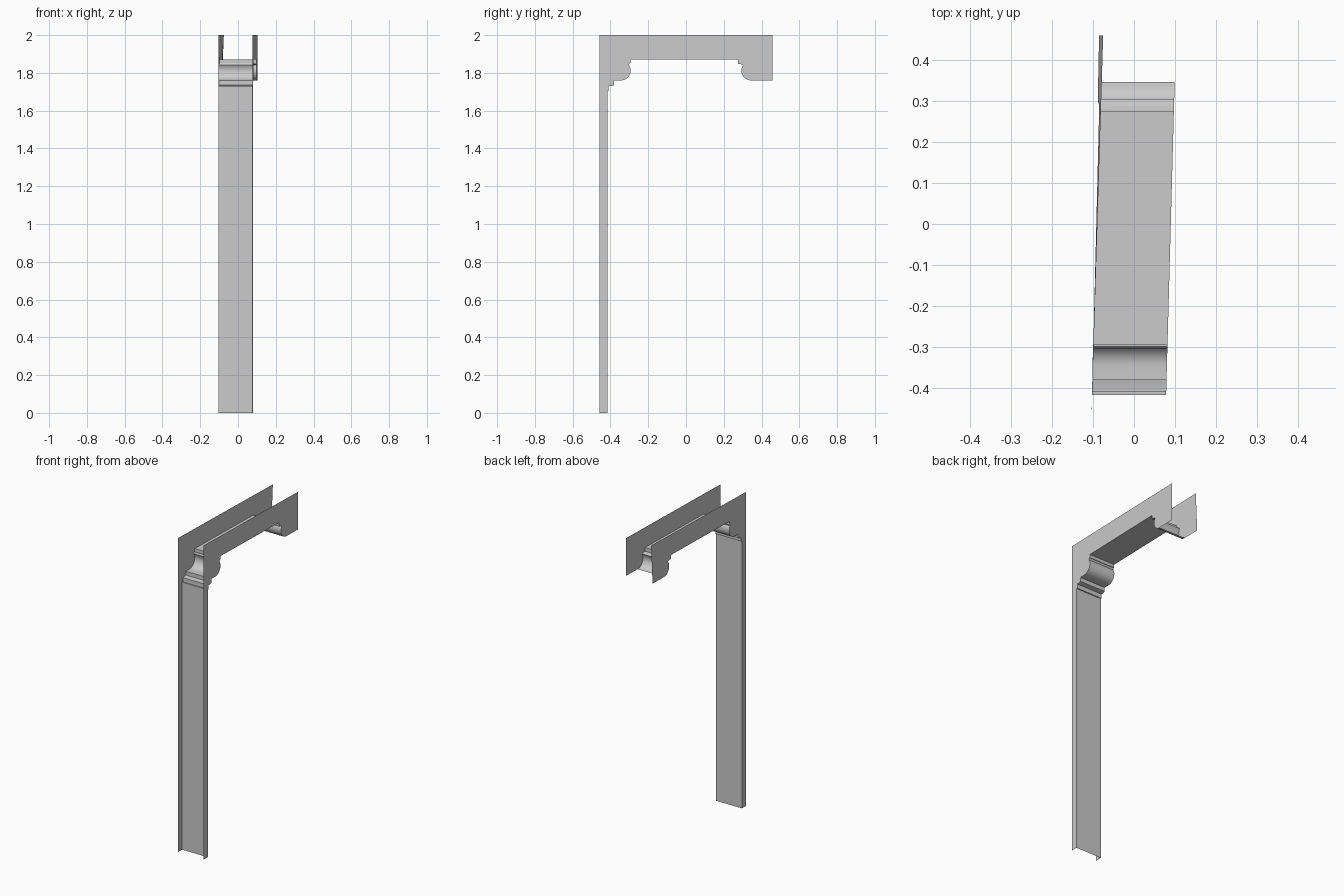
import bpy, bmesh, math

if "Cube" in bpy.data.objects:
    bpy.data.objects.remove(bpy.data.objects["Cube"])

HALF = 0.458          # half length along y
Z_LOW, Z_TOP = 1.76, 2.0


def side_x(side, y, z):
    """x of a side sheet: slightly skewed along y, the left one leans inwards at the far top."""
    t = (y + HALF) / (2 * HALF)
    if side > 0:
        return 0.077 + 0.025 * t
    lean = max(0.0, (z - Z_LOW) / (Z_TOP - Z_LOW))
    return -0.103 + 0.018 * t + 0.01 * t * lean


def bulge(sign):
    """Rounded bracket profile from its underside up to the lintel."""
    cy, cz, r = 0.345, 1.812, 0.052
    pts = []
    for i in range(13):
        a = math.radians(-90 + 125 * i / 12)
        pts.append((sign * (cy - r * math.cos(a)), cz + r * math.sin(a)))
    pts += [(sign * 0.298, 1.852), (sign * 0.294, 1.852), (sign * 0.294, 1.872)] if sign < 0 else \
           [(sign * 0.285, 1.848), (sign * 0.274, 1.848), (sign * 0.274, 1.872)]
    return pts


def make_object(name, bm):
    mesh = bpy.data.meshes.new(name)
    bm.to_mesh(mesh)
    bm.free()
    obj = bpy.data.objects.new(name, mesh)
    bpy.context.collection.objects.link(obj)
    bpy.ops.object.select_all(action='DESELECT')
    obj.select_set(True)
    bpy.context.view_layer.objects.active = obj
    bpy.ops.object.shade_smooth_by_angle(angle=math.radians(30))
    return obj


# Inner profile (y, z): post, stepped moulding, front bracket, lintel, rear bracket
inner = [(-0.416, 0), (-0.416, 1.703), (-0.409, 1.703), (-0.409, 1.73),
         (-0.401, 1.73), (-0.38, 1.735), (-0.38, 1.76)]
inner += bulge(-1) + bulge(1)[::-1]

# Side sheets, cut to the inner profile
outline = inner + [(HALF, Z_LOW), (HALF, Z_TOP), (-HALF, Z_TOP), (-HALF, 0)]
for side, name in ((-1, "left_side_sheet"), (1, "right_side_sheet")):
    bm = bmesh.new()
    face = bm.faces.new([bm.verts.new((side_x(side, y, z), y, z)) for y, z in outline])
    face.normal_update()
    if face.normal.x * side < 0:
        face.normal_flip()
    bmesh.ops.triangulate(bm, faces=[face])
    make_object(name, bm)

# Lining strip joining the two sheets along the inner profile
bm = bmesh.new()
rows = [[bm.verts.new((side_x(s, y, z), y, z)) for s in (-1, 1)] for y, z in inner]
for a, b in zip(rows, rows[1:]):
    bm.faces.new((a[0], b[0], b[1], a[1]))
make_object("inner_lining", bm)
